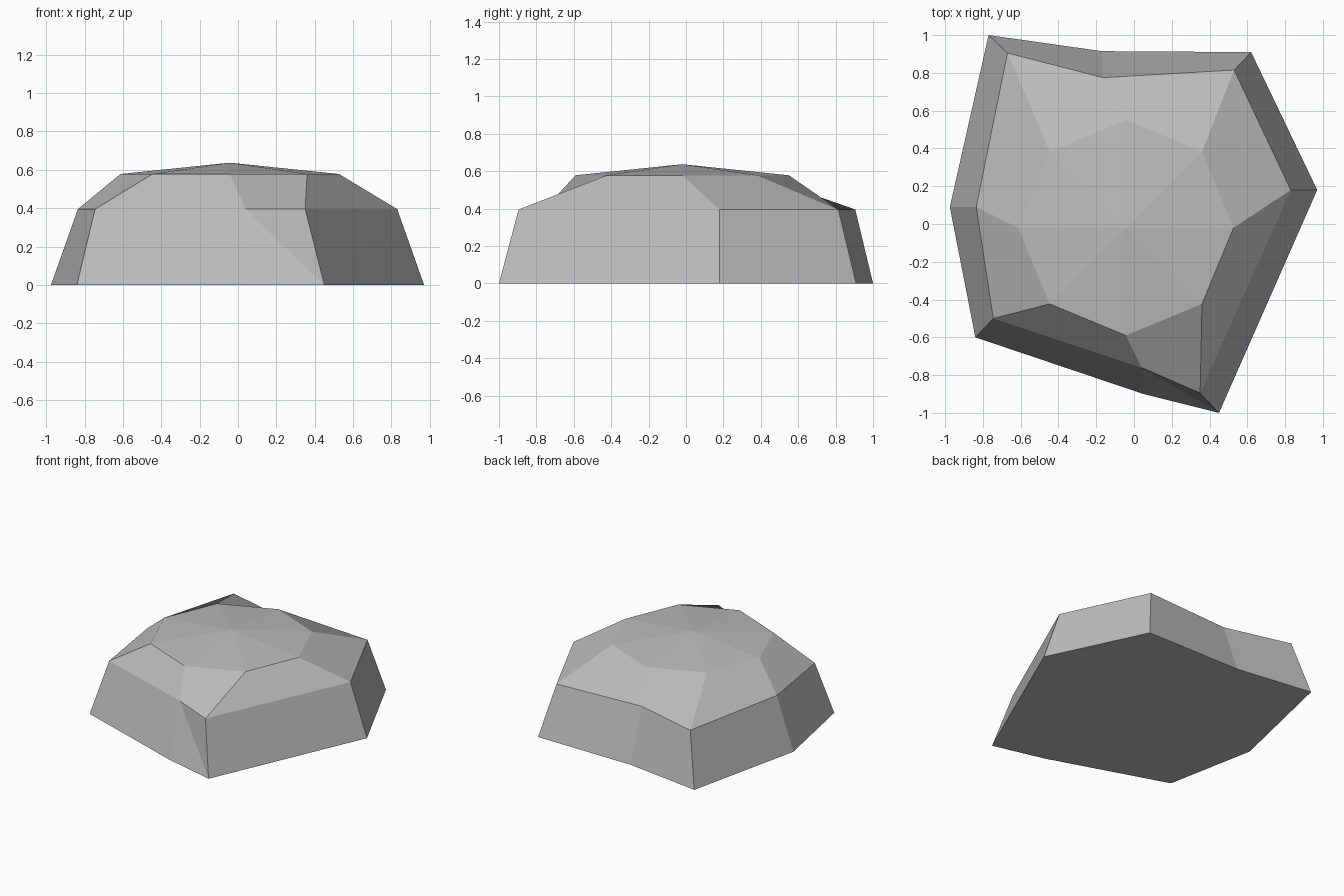
import bpy, bmesh, math

if "Cube" in bpy.data.objects:
    bpy.data.objects.remove(bpy.data.objects["Cube"])

# Uneven outlines of the rock wall, counter-clockwise from the right
base_outline = [(0.97, 0.18), (0.62, 0.91), (-0.17, 0.915), (-0.77, 1.0),
                (-0.975, 0.09), (-0.84, -0.60), (0.05, -0.90), (0.45, -1.0)]
shoulder_outline = [(0.83, 0.18), (0.53, 0.815), (-0.165, 0.775), (-0.67, 0.905),
                    (-0.835, 0.09), (-0.745, -0.50), (0.04, -0.76), (0.35, -0.895)]
SIDES = 8
CENTRE = (-0.043, -0.02)

# Regular octagon around the crown
crown_outline = [(CENTRE[0] + 0.57 * math.cos(i * math.tau / SIDES),
                  CENTRE[1] + 0.57 * math.sin(i * math.tau / SIDES))
                 for i in range(SIDES)]

bm = bmesh.new()


def ring(outline, z):
    return [bm.verts.new((x, y, z)) for x, y in outline]


base = ring(base_outline, 0.0)
shoulder = ring(shoulder_outline, 0.395)
crown = ring(crown_outline, 0.578)
peak = bm.verts.new((*CENTRE, 0.637))

for i in range(SIDES):
    j = (i + 1) % SIDES
    # Steep wall, with the creased facets meeting at the front right corner
    if i == 6:
        bm.faces.new((base[i], base[j], shoulder[i]))
        bm.faces.new((base[j], shoulder[j], shoulder[i]))
    elif i == 7:
        bm.faces.new((base[i], base[j], shoulder[j]))
        bm.faces.new((base[i], shoulder[j], shoulder[i]))
    else:
        bm.faces.new((base[i], base[j], shoulder[j], shoulder[i]))
    # Sloping shoulder and shallow crown
    bm.faces.new((shoulder[i], shoulder[j], crown[j], crown[i]))
    bm.faces.new((crown[i], crown[j], peak))

# Flat underside
bm.faces.new(base[::-1])
bmesh.ops.recalc_face_normals(bm, faces=bm.faces[:])

mesh = bpy.data.meshes.new("rock")
bm.to_mesh(mesh)
bm.free()

# Plain grey stone
stone = bpy.data.materials.new("grey stone")
stone.diffuse_color = (0.50, 0.50, 0.50, 1.0)
stone.use_nodes = True
stone.node_tree.nodes["Principled BSDF"].inputs["Base Color"].default_value = stone.diffuse_color
mesh.materials.append(stone)

rock = bpy.data.objects.new("rock", mesh)
bpy.context.collection.objects.link(rock)
